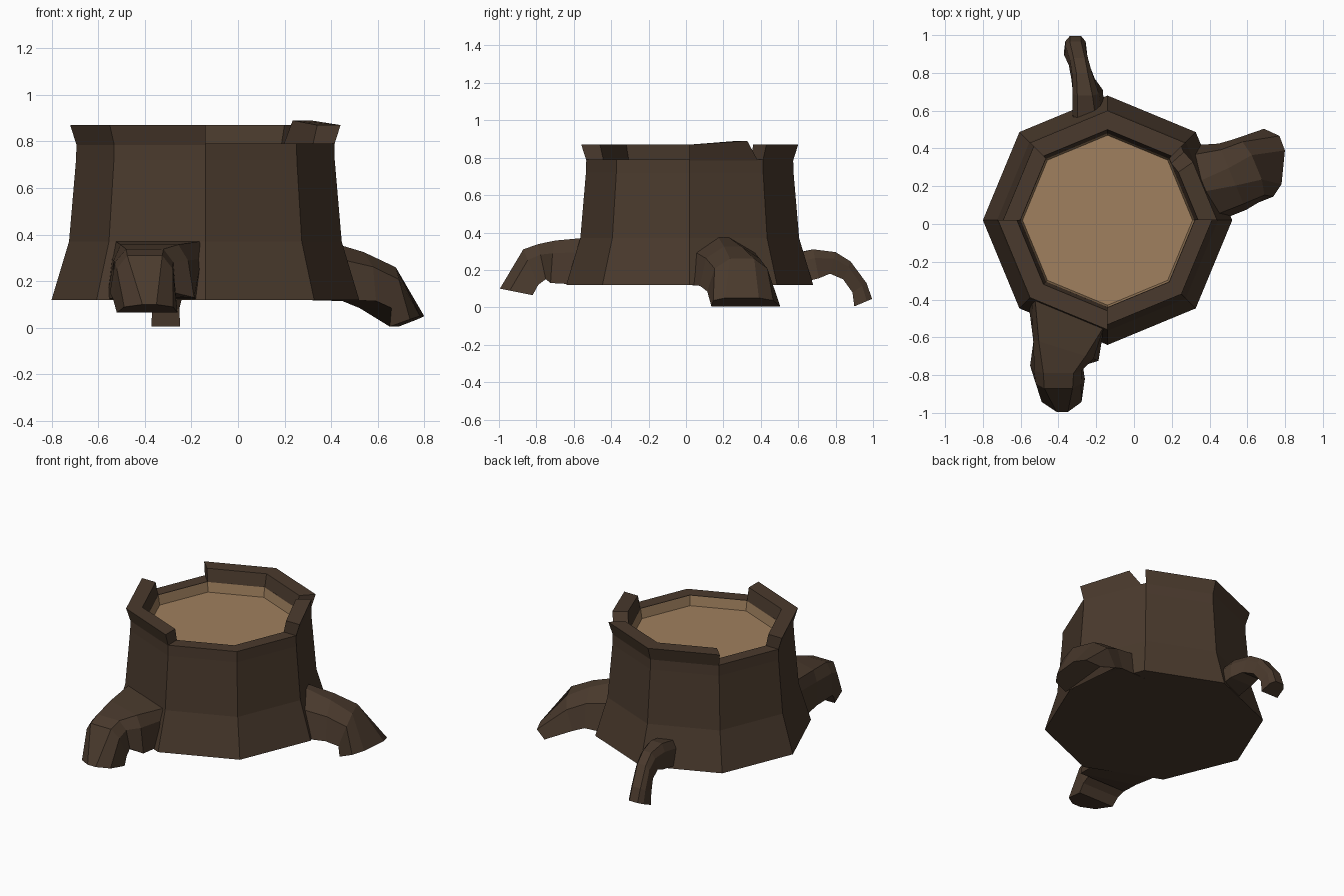
import bpy, bmesh, math
from mathutils import Vector

if "Cube" in bpy.data.objects:
    bpy.data.objects.remove(bpy.data.objects["Cube"])

CX, CY = -0.14, 0.02


def material(name, rgb):
    m = bpy.data.materials.new(name)
    m.diffuse_color = (*rgb, 1)
    m.use_nodes = True
    m.node_tree.nodes["Principled BSDF"].inputs["Base Color"].default_value = m.diffuse_color
    return m


bark = material("dark bark", (0.068, 0.042, 0.026))
wood = material("cut wood", (0.350, 0.215, 0.112))


def loft(name, rings, mat, closed=True, caps=(True, True)):
    """Skin a list of equal-length vertex rings with flat faces."""
    bm = bmesh.new()
    vs = [[bm.verts.new(p) for p in r] for r in rings]
    n = len(rings[0])
    for a, b in zip(vs, vs[1:]):
        for i in range(n):
            j = (i + 1) % n
            bm.faces.new((a[i], a[j], b[j], b[i]))
    if caps[0]:
        bm.faces.new(vs[0][::-1])
    if caps[1]:
        bm.faces.new(vs[-1])
    if caps[0] or caps[1]:
        bmesh.ops.recalc_face_normals(bm, faces=bm.faces)
    me = bpy.data.meshes.new(name)
    bm.to_mesh(me)
    bm.free()
    me.materials.append(mat)
    ob = bpy.data.objects.new(name, me)
    bpy.context.collection.objects.link(ob)
    return ob


def octo(r, z, t):
    """Point on the octagon outline; t counts corners (may be fractional)."""
    k = math.floor(t)
    a, b = (Vector((CX + r * math.cos(math.pi / 4 * i), CY + r * math.sin(math.pi / 4 * i), z))
            for i in (k, k + 1))
    return a.lerp(b, t - k)


def ring(r, z):
    return [octo(r, z, i) for i in range(8)]


# Trunk: flared octagonal wall, ending in the low part of the rim
loft("trunk", [ring(0.66, 0.12), ring(0.585, 0.37), ring(0.555, 0.72),
               ring(0.553, 0.79), ring(0.462, 0.79), ring(0.452, 0.72)], bark)

# Cut wood: floor and the pale inner wall
loft("cut_wood", [ring(0.460, 0.788), ring(0.450, 0.725)], wood, caps=(False, True))
cup = bpy.data.objects["cut_wood"].data
bm = bmesh.new()
bm.from_mesh(cup)
for f in bm.faces:
    c = f.calc_center_median()
    inward = Vector((CX, CY, 1.0)) - c
    f.normal_update()
    if f.normal.dot(inward) < 0:
        f.normal_flip()
bm.to_mesh(cup)
bm.free()


# Raised bark pieces standing on the rim; each stop is (t low, t high, top z)
def rim(name, stops):
    loft(name, [[octo(0.553, 0.785, lo), octo(0.58, z, hi), octo(0.48, z, hi), octo(0.461, 0.785, lo)]
                for lo, hi, z in stops], bark)


rim("front_left_rim", [(t, t, 0.87) for t in (4, 5, 6)])
rim("back_rim", [(t, t, 0.87) for t in (1, 2, 3)])
rim("right_rim", [(0, 0, 0.87), (0.93, 0.75, 0.89)])


# Roots: six-sided sections given as top, bottom, half widths and side direction
def root(name, sections):
    rings = []
    for top, bot, wt, wb, side in sections:
        t, b, s = Vector(top), Vector(bot), Vector((*side, 0)).normalized()
        m = t.lerp(b, 0.3)
        wm = wt * 0.25 + wb * 0.75
        rings.append([t + s * wt, m + s * wm, b + s * wb, b - s * wb, m - s * wm, t - s * wt])
    loft(name, rings, bark)


X = (1, 0)
root("front_root", [
    ((-0.34, -0.46, 0.372), (-0.37, -0.46, 0.12), 0.20, 0.21, (0.92, -0.38)),
    ((-0.38, -0.66, 0.357), (-0.36, -0.67, 0.13), 0.13, 0.18, (0.95, -0.3)),
    ((-0.40, -0.79, 0.338), (-0.41, -0.75, 0.15), 0.08, 0.14, X),
    ((-0.40, -0.87, 0.31), (-0.40, -0.79, 0.12), 0.075, 0.135, X),
    ((-0.38, -0.995, 0.10), (-0.39, -0.82, 0.065), 0.03, 0.13, X)])
R = (-0.38, 0.92)
root("right_root", [
    ((0.36, 0.20, 0.375), (0.34, 0.21, 0.12), 0.03, 0.22, R),
    ((0.52, 0.25, 0.325), (0.52, 0.25, 0.115), 0.05, 0.19, R),
    ((0.65, 0.30, 0.26), (0.59, 0.28, 0.085), 0.07, 0.18, R),
    ((0.79, 0.30, 0.05), (0.67, 0.32, 0.005), 0.09, 0.185, (0.1, 1))])
root("back_root", [
    ((-0.25, 0.54, 0.28), (-0.24, 0.54, 0.12), 0.05, 0.09, (0.95, 0.3)),
    ((-0.26, 0.68, 0.31), (-0.245, 0.71, 0.155), 0.04, 0.08, X),
    ((-0.275, 0.80, 0.295), (-0.27, 0.77, 0.18), 0.03, 0.062, X),
    ((-0.29, 0.88, 0.245), (-0.29, 0.84, 0.15), 0.03, 0.055, X),
    ((-0.31, 0.965, 0.13), (-0.31, 0.89, 0.08), 0.03, 0.058, X),
    ((-0.31, 0.995, 0.045), (-0.31, 0.90, 0.005), 0.03, 0.062, X)])
